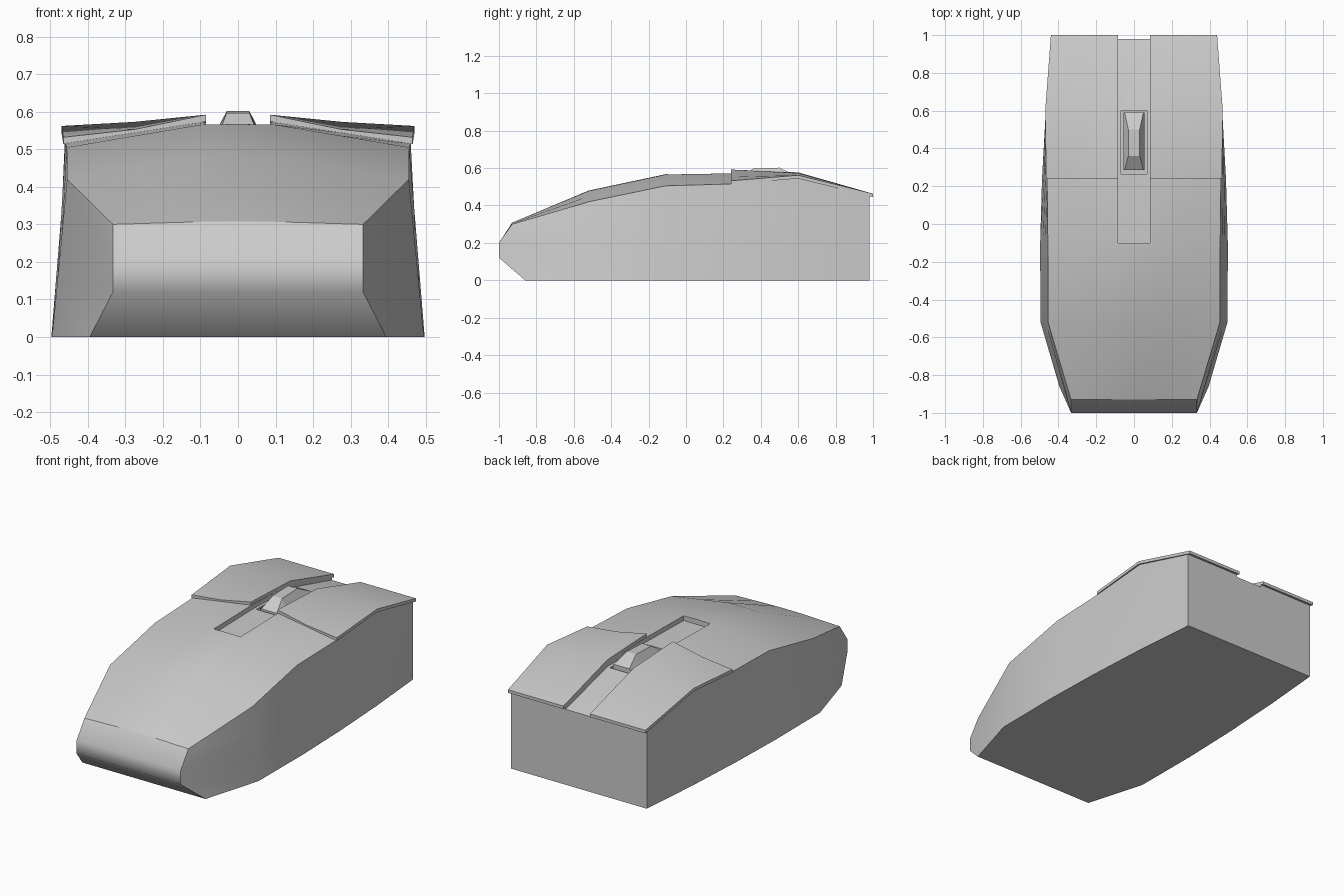
import bpy, bmesh
from math import radians

if "Cube" in bpy.data.objects:
    bpy.data.objects.remove(bpy.data.objects["Cube"])


def loft(name, rings, front=None):
    """Skin a list of closed rings; front optionally splits the first cap into faces."""
    bm = bmesh.new()
    rows = [[bm.verts.new(p) for p in r] for r in rings]
    n = len(rows[0])
    for a, b in zip(rows, rows[1:]):
        for i in range(n):
            j = (i + 1) % n
            bm.faces.new((a[i], a[j], b[j], b[i]))
    for f in front or [range(n)]:
        bm.faces.new([rows[0][i] for i in f])
    bm.faces.new(rows[-1])
    bmesh.ops.recalc_face_normals(bm, faces=bm.faces[:])
    me = bpy.data.meshes.new(name)
    bm.to_mesh(me)
    bm.free()
    ob = bpy.data.objects.new(name, me)
    bpy.context.collection.objects.link(ob)
    return ob


def activate(ob):
    bpy.ops.object.select_all(action='DESELECT')
    ob.select_set(True)
    bpy.context.view_layer.objects.active = ob


def smooth(ob, angle=30):
    activate(ob)
    bpy.ops.object.shade_smooth_by_angle(angle=radians(angle))


# Body: domed top, leaning sides, tapered nose
ACROSS = [(-1, 1), (-.6, .5), (-.22, .03), (0, 0), (.22, .03), (.6, .5), (1, 1)]


def body_ring(y, zc, drop, hw_top, hw_bot):
    ze = zc - drop
    side = [(hw_top + (hw_bot - hw_top) * t, y, ze * (1 - t)) for t in (.35, .65, 1)]
    return ([(hw_top * u, y, zc - drop * d) for u, d in ACROSS] + side
            + [(-x, y, z) for x, y, z in reversed(side)])


nose_side = [(.333, -1, .2), (.333, -1, .12), (.395, -.86, 0)]
nose = ([(.333 * u, -.93, .308 - .008 * d) for u, d in ACROSS] + nose_side
        + [(-x, y, z) for x, y, z in reversed(nose_side)])
stations = [(-.52, .48, .06, .455, .495), (-.11, .567, .062, .456, .497),
            (.24, .573, .058, .46, .487), (.6, .56, .012, .46, .467),
            (.98, .452, 0, .435, .435)]
body = loft("body", [nose] + [body_ring(*s) for s in stations],
            [list(range(8)) + [12], (7, 8, 11, 12), (8, 9, 10, 11)])

# Scroll channel and wheel pit cut out of the body
channel = loft("channel_cutter", [
    [(-.085, y, z), (.085, y, z), (.085, y, .8), (-.085, y, .8)]
    for y, z in [(-.1, .538), (.24, .545), (.6, .537), (1.05, .418)]])
pit = loft("pit_cutter", [
    [(-.068, y, .48), (.068, y, .48), (.068, y, .81), (-.068, y, .81)]
    for y in (.265, .6)])
activate(body)
for cutter in (channel, pit):
    m = body.modifiers.new("cut", 'BOOLEAN')
    m.operation, m.solver, m.object = 'DIFFERENCE', 'EXACT', cutter
    bpy.ops.object.modifier_apply(modifier=m.name)
for cutter in (channel, pit):
    bpy.data.objects.remove(cutter)
smooth(body)
# Keep the nose rolled smoothly underneath
for e in body.data.edges:
    if all(body.data.vertices[i].co.y < -.99 for i in e.vertices) and \
            abs(body.data.vertices[e.vertices[0]].co.x - body.data.vertices[e.vertices[1]].co.x) > .1:
        e.use_edge_sharp = False

# Two click buttons: thin plates overhanging the body
THICK = .018


def button_ring(y, z_in, z_mid, z_out, hw):
    top = [(.085, y, z_in), (.275, y, z_mid), (hw, y, z_out)]
    return top + [(x, y, z - THICK) for x, y, z in reversed(top)]


button = loft("click_buttons", [button_ring(.24, .592, .553, .532, .465),
                                button_ring(.6, .577, .573, .562, .47),
                                button_ring(1, .463, .463, .463, .44)])
button.modifiers.new("mirror", 'MIRROR')
smooth(button)

# Scroll wheel: chamfered, narrow at the crown and wide at the ends
wheel = loft("scroll_wheel", [
    [(-.056, y, .47), (.056, y, .47), (.056, y, min(z, .552)), (w, y, z),
     (-w, y, z), (-.056, y, min(z, .552))]
    for y, z, w in [(.285, .545, .05), (.36, .597, .03), (.5, .602, .03), (.59, .558, .05)]])
